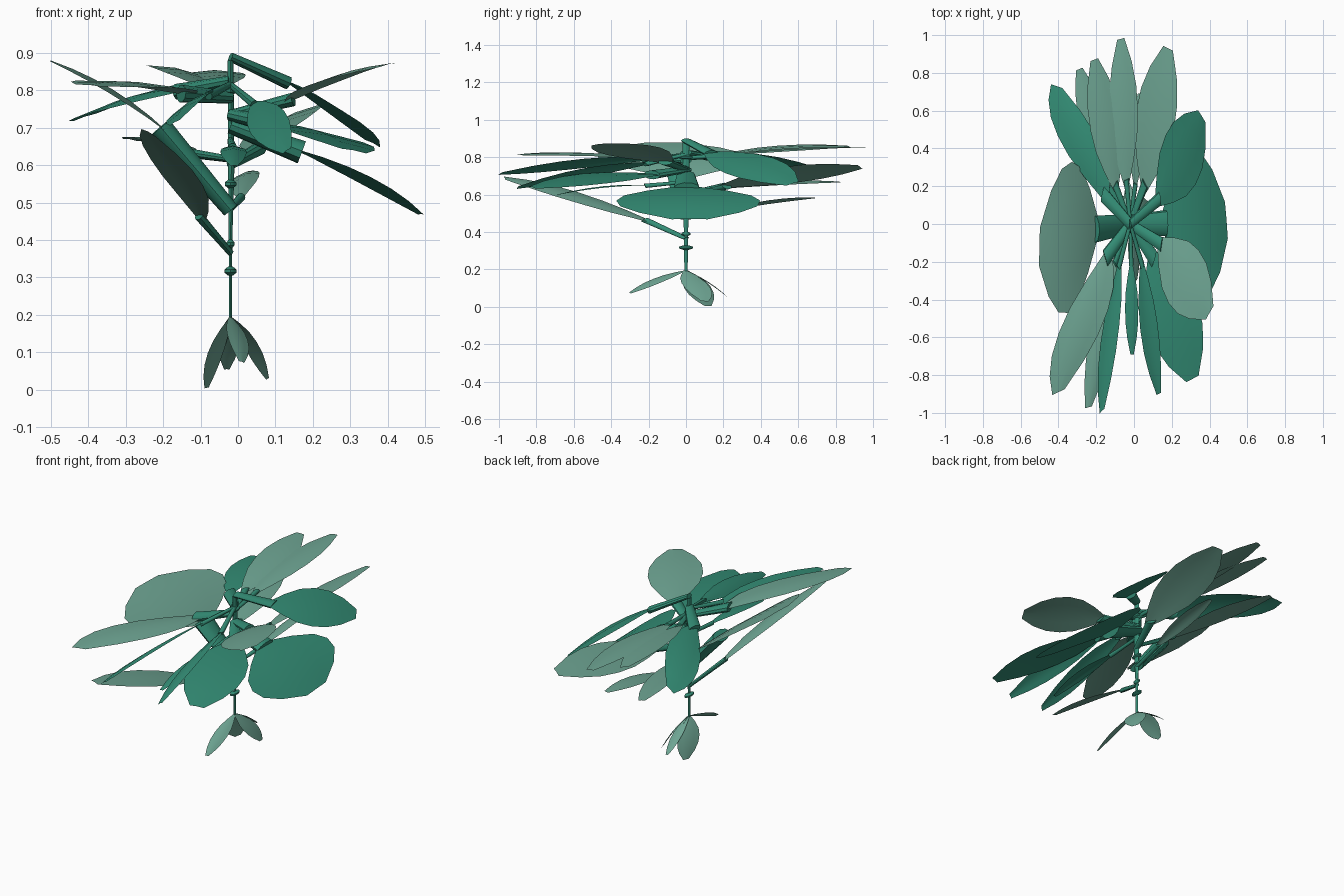
import bpy, bmesh, math
from mathutils import Vector

if "Cube" in bpy.data.objects:
    bpy.data.objects.remove(bpy.data.objects["Cube"])

STRETCH = 2.2   # the plant is widened along y


def material(name, rgb):
    m = bpy.data.materials.new(name)
    m.diffuse_color = (*rgb, 1)
    m.use_nodes = True
    m.node_tree.nodes["Principled BSDF"].inputs["Base Color"].default_value = m.diffuse_color
    return m


PALE = material("pale green", (0.156, 0.376, 0.292))
DEEP = material("deep green", (0.034, 0.27, 0.181))


def finish(name, bm, mat):
    mesh = bpy.data.meshes.new(name)
    bm.to_mesh(mesh)
    bm.free()
    mesh.materials.append(mat)
    for p in mesh.polygons:
        p.use_smooth = True
    mesh.set_sharp_from_angle(angle=math.radians(40))
    bpy.context.collection.objects.link(bpy.data.objects.new(name, mesh))


def tube(name, path, radii, sides=10):
    """Tapered tube through path points, with its section widened along y."""
    pts = [Vector((p[0], p[1] / STRETCH, p[2])) for p in path]
    bm = bmesh.new()
    rings = []
    for i, p in enumerate(pts):
        d = (pts[min(i + 1, len(pts) - 1)] - pts[max(i - 1, 0)]).normalized()
        u = d.cross(Vector((0.3, 1, 0.1))).normalized()
        v = d.cross(u)
        ring = []
        for k in range(sides):
            a = math.tau * k / sides
            q = p + (u * math.cos(a) + v * math.sin(a)) * radii[i]
            ring.append(bm.verts.new((q.x, q.y * STRETCH, q.z)))
        rings.append(ring)
    for a, b in zip(rings, rings[1:]):
        for k in range(sides):
            j = (k + 1) % sides
            bm.faces.new((a[k], a[j], b[j], b[k]))
    bm.faces.new(rings[0][::-1])
    bm.faces.new(rings[-1])
    bmesh.ops.recalc_face_normals(bm, faces=bm.faces)
    finish(name, bm, DEEP)


# share of the half width at even steps along the blade
PROFILE = (0.12, 0.55, 0.88, 1, 0.95, 0.7, 0.25)


def leaf(name, base, tip, half, mat, arch=0.02):
    """Arched blade from base to tip; half is the sideways half-width vector."""
    base, tip, half = Vector(base), Vector(tip), Vector(half)
    up = (tip - base).cross(half).normalized()
    if up.z < 0:
        up, half = -up, -half
    bm = bmesh.new()
    rows = []
    for i, w in enumerate(PROFILE):
        t = i / (len(PROFILE) - 1)
        mid = base.lerp(tip, t) + up * arch * 4 * t * (1 - t)
        rows.append([bm.verts.new(mid + half * w * s - up * arch * 0.4 * abs(s) * w)
                     for s in (-1, -0.5, 0, 0.5, 1)])
    for a, b in zip(rows, rows[1:]):
        for k in range(4):
            bm.faces.new((a[k], b[k], b[k + 1], a[k + 1]))
    bmesh.ops.recalc_face_normals(bm, faces=bm.faces)
    if sum(f.normal.z for f in bm.faces) < 0:
        bmesh.ops.reverse_faces(bm, faces=bm.faces)
    finish(name, bm, mat)


def crown_leaf(name, base_z, tip, half, mat, stalk_z=None):
    """Leaf starting on a ring round the stem, joined to it by a thick stalk."""
    out = Vector((tip[0] + 0.02, tip[1] / STRETCH)).normalized()
    base = Vector((-0.02 + 0.17 * out.x, 0.19 * out.y, base_z))
    leaf(name, base, tip, half, mat)
    if stalk_z is None:
        stalk_z = base_z - 0.35 * (tip[2] - base_z)
    r = max(0.012, 0.18 * math.hypot(half[0], half[1] / STRETCH))
    tube(name + "_stalk", [(-0.02, 0, stalk_z), base.lerp(Vector(tip), 0.06)], [r * 0.7, r])


# main stem, growing thicker towards the crown
tube("stem", [(-0.02, 0, 0.18), (-0.02, 0, 0.4), (-0.018, 0, 0.6), (-0.02, 0, 0.88)],
     [0.004, 0.005, 0.009, 0.008])
# knots on the stem
for z, r in ((0.317, 0.017), (0.39, 0.011), (0.55, 0.016), (0.8, 0.018)):
    tube("stem_knot", [(-0.02, 0, z + h) for h in (-0.012, -0.004, 0.004, 0.012)],
         [0.4 * r, r, r, 0.4 * r])

# pale rising leaves
crown_leaf("back_leaf", 0.81, (-0.07, 0.98, 0.85), (0.075, 0.02, 0), PALE)
crown_leaf("back_right_leaf", 0.64, (0.18, 0.93, 0.75), (0.1, -0.05, 0.04), PALE)
crown_leaf("back_left_leaf", 0.81, (-0.21, 0.87, 0.86), (0.08, 0.03, -0.015), PALE)
crown_leaf("back_left_low_leaf", 0.63, (-0.29, 0.82, 0.67), (0.07, 0.03, -0.01), PALE)
crown_leaf("back_low_leaf", 0.51, (0.03, 0.69, 0.585), (0.04, 0, 0.01), PALE)
crown_leaf("left_leaf", 0.69, (-0.5, -0.12, 0.88), (0.01, 0.4, 0), PALE, 0.48)
crown_leaf("left_front_leaf", 0.79, (-0.4, -0.89, 0.815), (0.13, 0.06, -0.01), PALE)
crown_leaf("front_left_low_leaf", 0.45, (-0.24, -0.97, 0.69), (0.07, 0.02, -0.035), PALE)
crown_leaf("right_front_leaf", 0.77, (0.4, -0.47, 0.87), (0.08, 0.14, 0.02), PALE)

# deep green drooping leaves
crown_leaf("left_back_leaf", 0.8, (-0.41, 0.73, 0.73), (0.12, -0.04, 0.04), DEEP)
crown_leaf("front_left_leaf", 0.79, (-0.17, -0.99, 0.715), (0.05, 0.05, 0.03), DEEP)
crown_leaf("front_leaf", 0.65, (-0.01, -0.69, 0.6), (0.035, 0, 0), DEEP)
crown_leaf("front_right_low_leaf", 0.77, (0.13, -0.9, 0.64), (0.045, 0.02, 0.03), DEEP)
crown_leaf("front_right_leaf", 0.71, (0.31, -0.82, 0.64), (0.13, 0.07, -0.025), DEEP)
crown_leaf("right_back_leaf", 0.83, (0.36, 0.57, 0.66), (0.08, -0.13, -0.04), DEEP)
crown_leaf("right_leaf", 0.645, (0.49, 0.02, 0.47), (0.03, -0.385, 0), DEEP)

# small drooping leaves at the foot
for name, tip, half in (("foot_left_leaf", (-0.085, 0.12, 0.005), (0.022, 0.07, 0.005)),
                        ("foot_right_leaf", (0.08, 0.1, 0.03), (0.015, -0.075, 0.01)),
                        ("foot_front_leaf", (0.01, -0.3, 0.075), (0.028, 0.02, -0.01)),
                        ("foot_back_leaf", (-0.03, 0.22, 0.055), (0.028, 0, 0))):
    leaf(name, (-0.02, 0, 0.195), tip, half, PALE, 0.012)
